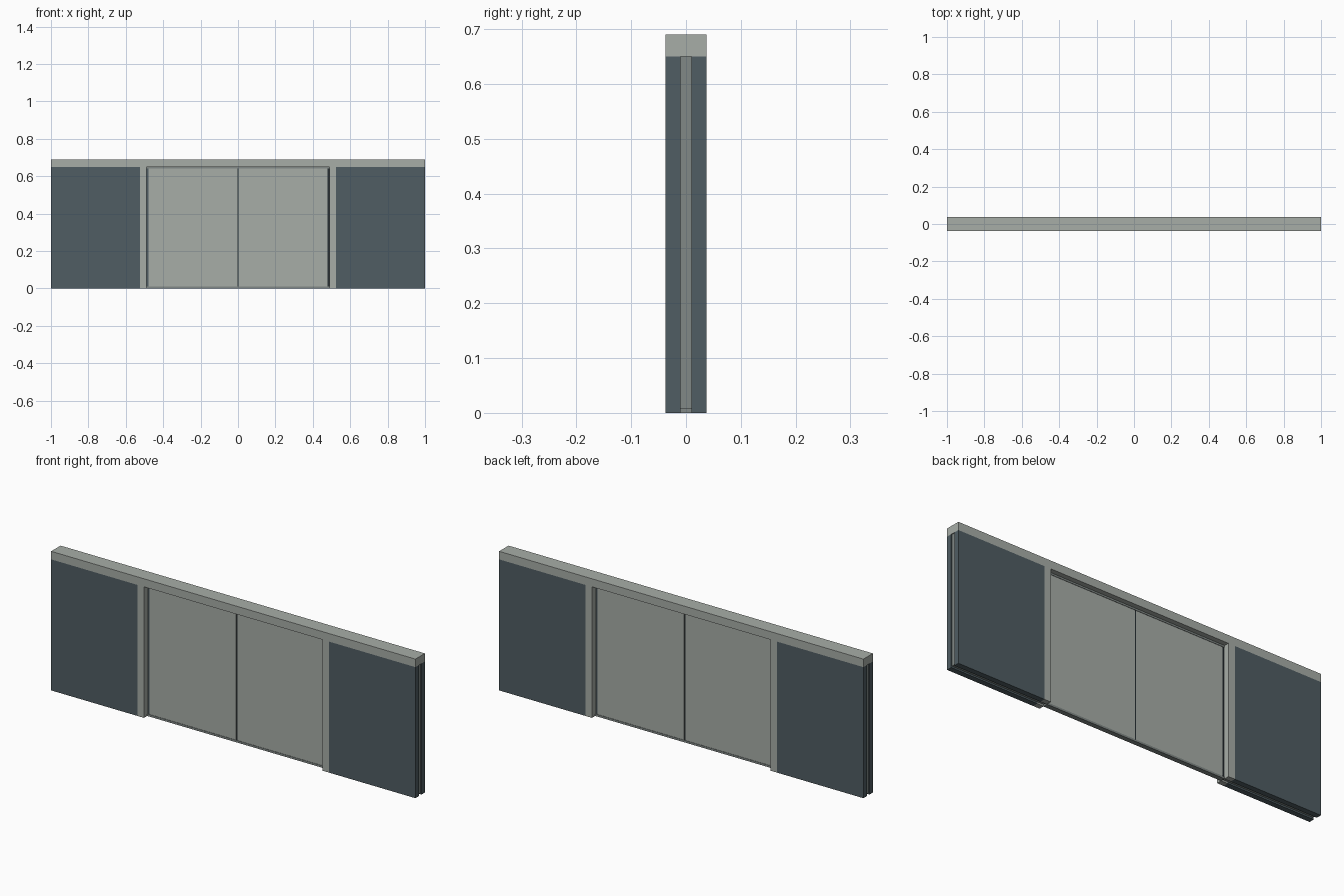
import bpy
import bmesh

if "Cube" in bpy.data.objects:
    bpy.data.objects.remove(bpy.data.objects["Cube"])


def material(name, rgb):
    m = bpy.data.materials.new(name)
    m.diffuse_color = (*rgb, 1.0)
    m.use_nodes = True
    m.node_tree.nodes["Principled BSDF"].inputs["Base Color"].default_value = m.diffuse_color
    return m


LIGHT = material("light_grey", (0.39, 0.42, 0.39))
DARK = material("slate_grey", (0.08, 0.11, 0.125))
MID = material("mid_grey", (0.22, 0.25, 0.24))
BLACK = material("seal_black", (0.02, 0.028, 0.033))


def box(name, x, y, z, mat):
    """Axis-aligned box from (min, max) ranges."""
    bm = bmesh.new()
    bmesh.ops.create_cube(bm, size=1.0)
    for v in bm.verts:
        v.co = [r[0] if c < 0 else r[1] for c, r in zip(v.co, (x, y, z))]
    mesh = bpy.data.meshes.new(name)
    bm.to_mesh(mesh)
    bm.free()
    mesh.materials.append(mat)
    obj = bpy.data.objects.new(name, mesh)
    bpy.context.collection.objects.link(obj)
    return obj


def span(a, b, s):
    """Mirror a range to the chosen side."""
    return tuple(sorted((a * s, b * s)))


D = 0.037      # half wall depth
T = 0.01       # half door thickness
H = 0.65       # opening height

# Header across the whole wall
box("header", (-1, 1), (-D, D), (H, 0.69), LIGHT)

for s, side in ((-1, "left"), (1, "right")):
    # Wall skins, front and back, with a slot between
    for f, face in ((-1, "front"), (1, "back")):
        box(f"wall_panel_{side}_{face}", span(0.525, 1, s), span(T, D, f), (0, H), DARK)
        # Door jambs standing either side of the slot
        box(f"jamb_{side}_{face}", span(0.49, 0.525, s), span(T, D, f), (0, H), LIGHT)
    # Core inside the slot
    box(f"slot_core_{side}", span(0.49, 0.996, s), (-T, T), (0.008, H), MID)
    # Sliding door leaf
    box(f"door_{side}", span(0.004, 0.479, s), (-T, T), (0.01, 0.641), LIGHT)
    # Seal between the door and the jamb, lighter on one side of each face
    for f, face in ((-1, "front"), (1, "back")):
        box(f"side_seal_{side}_{face}", span(0.479, 0.49, s), span(0, 0.007, f),
            (0.01, 0.641), BLACK if s * f < 0 else DARK)

# Seal between the two leaves, top rail and floor guide
box("centre_seal", (-0.004, 0.004), (-0.007, 0.007), (0.01, 0.641), BLACK)
box("top_rail", (-0.49, 0.49), (-0.012, 0.012), (0.641, H), MID)
box("floor_guide", (-0.49, 0.49), (-0.012, 0.012), (0, 0.01), MID)
